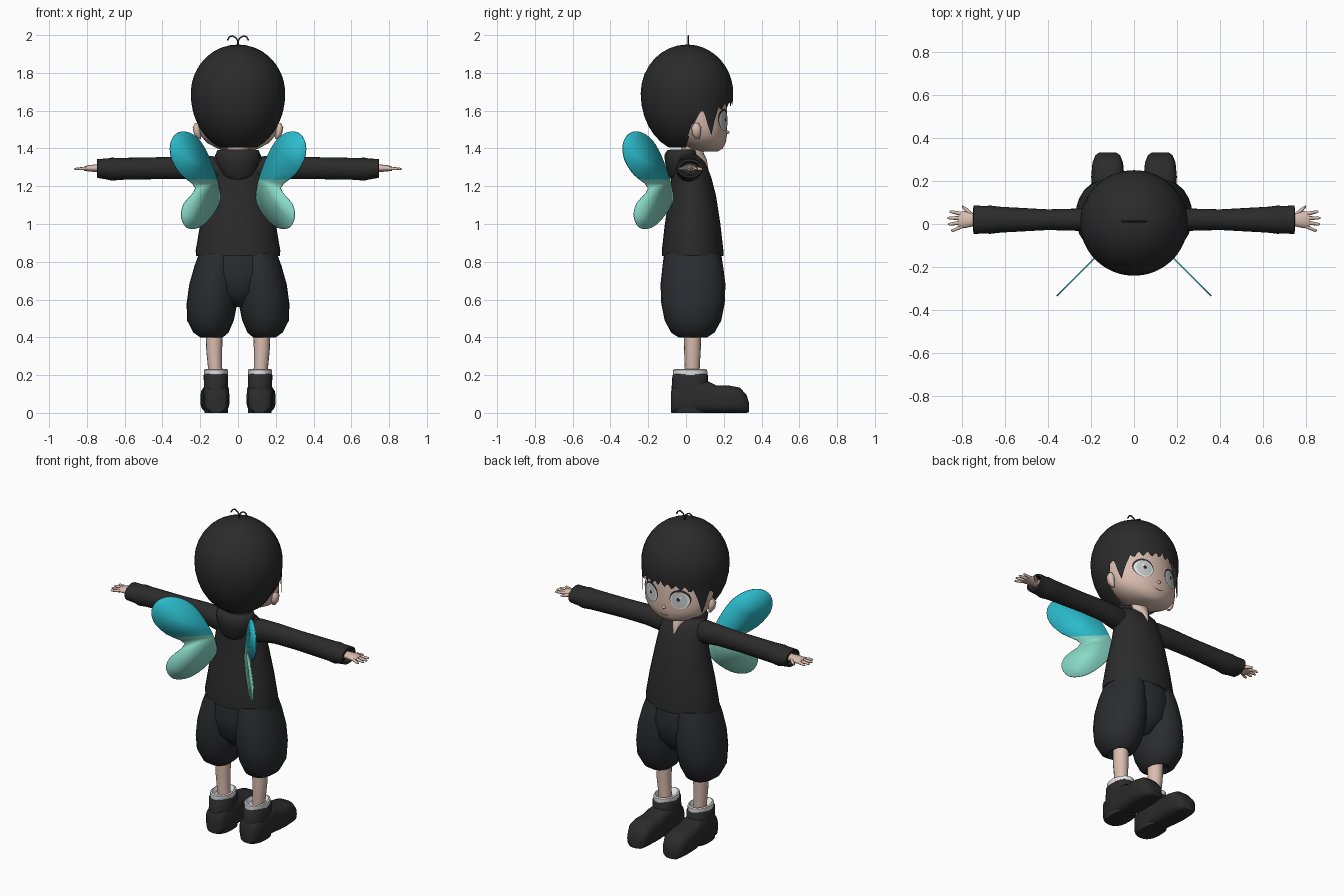
import bpy
import bmesh
from math import sin, cos, pi, acos, radians, degrees, sqrt, copysign
from mathutils import Vector

cube = bpy.data.objects.get("Cube")
if cube:
    bpy.data.objects.remove(cube, do_unlink=True)


def material(name, red, green, blue):
    mat = bpy.data.materials.new(name)
    mat.use_nodes = True
    colour = (red, green, blue, 1)
    mat.diffuse_color = colour
    shader = next(n for n in mat.node_tree.nodes if n.type == 'BSDF_PRINCIPLED')
    shader.inputs["Base Color"].default_value = colour
    shader.inputs["Roughness"].default_value = 0.8
    return mat


black = material("soft black", .024, .024, .024)
shorts_black = material("blue black", .024, .025, .029)
skin = material("skin", .70, .51, .43)
white = material("sock white", .78, .78, .78)
eye_grey = material("eye grey", .55, .58, .59)
teal = material("wing teal", .025, .50, .60)
mint = material("wing mint", .25, .70, .57)
mouth_brown = material("mouth brown", .16, .07, .05)


def finish(name, bm, mats, sharp=55):
    """Turn a bmesh into a smooth shaded object."""
    bmesh.ops.recalc_face_normals(bm, faces=bm.faces[:])
    mesh = bpy.data.meshes.new(name)
    bm.to_mesh(mesh)
    bm.free()
    for mat in mats:
        mesh.materials.append(mat)
    mesh.shade_smooth()
    mesh.set_sharp_from_angle(angle=radians(sharp))
    obj = bpy.data.objects.new(name, mesh)
    bpy.context.collection.objects.link(obj)
    return obj


def loft(name, rings, mat, axis='Z', side=1, sides=24, power=2):
    """Skin rings of (position, centre u, radius u, centre v, radius v)."""
    bm = bmesh.new()
    loops = []
    for t, cu, ru, cv, rv in rings:
        loop = []
        for i in range(sides):
            a = 2 * pi * i / sides
            u = cu + ru * copysign(abs(cos(a)) ** (2 / power), cos(a))
            v = cv + rv * copysign(abs(sin(a)) ** (2 / power), sin(a))
            x, y, z = {'X': (t, u, v), 'Y': (u, t, v), 'Z': (u, v, t)}[axis]
            loop.append(bm.verts.new((x * side, y, z)))
        loops.append(loop)
    for low, high in zip(loops, loops[1:]):
        for i in range(sides):
            j = (i + 1) % sides
            bm.faces.new((low[i], low[j], high[j], high[i]))
    bm.faces.new(loops[0])
    bm.faces.new(loops[-1])
    return finish(name, bm, [mat])


def blend(table, t):
    """Linear lookup in a table of rows sorted by their first value."""
    for low, high in zip(table, table[1:]):
        if t <= high[0]:
            k = (t - low[0]) / (high[0] - low[0])
            return [p + (q - p) * k for p, q in zip(low, high)]
    return table[-1]


# Head
HEAD = [(1.385, 0, .05, .12, .05), (1.40, 0, .11, .105, .09), (1.43, 0, .165, .09, .12),
        (1.47, 0, .20, .08, .137), (1.52, 0, .212, .065, .153), (1.6, 0, .215, .04, .178),
        (1.7, 0, .20, .02, .19), (1.8, 0, .17, .01, .17), (1.88, 0, .10, 0, .10)]
loft("head", HEAD, skin, sides=48)


def face_patch(name, cx, cz, rx, rz, lift, mat, side=1, bend=0):
    """Thin oval plate that follows the curve of the face."""
    bm = bmesh.new()
    steps, count = 4, 28

    def point(u, v):
        x, z = cx + u * rx, cz + v * rz + bend * u * u
        _, _, width, centre, depth = blend(HEAD, z)
        y = centre + depth * sqrt(max(0, 1 - (x / width) ** 2)) + lift
        return bm.verts.new((x * side, y, z))

    middle = point(0, 0)
    rings = [[point(cos(2 * pi * i / count) * r / steps, sin(2 * pi * i / count) * r / steps)
              for i in range(count)] for r in range(1, steps + 1)]
    for i in range(count):
        j = (i + 1) % count
        bm.faces.new((middle, rings[0][i], rings[0][j]))
        for a, b in zip(rings, rings[1:]):
            bm.faces.new((a[i], b[i], b[j], a[j]))
    return finish(name, bm, [mat])


face_patch("mouth", 0, 1.437, .032, .0035, .004, mouth_brown, bend=.008)
loft("nose", [(.19, 0, .016, 1.485, .014), (.222, 0, .011, 1.485, .009),
              (.230, 0, .003, 1.486, .003)], skin, 'Y', sides=12)

# Hair cap with a jagged fringe and long side locks: (degrees from face, hem height)
HEM = [(0, 1.66), (5, 1.62), (10, 1.655), (16, 1.615), (22, 1.65), (28, 1.61), (34, 1.645),
       (40, 1.60), (45, 1.62), (52, 1.55), (57, 1.47), (62, 1.52), (68, 1.60), (74, 1.59),
       (84, 1.48), (92, 1.405), (180, 1.405)]


def hair_cap():
    bm = bmesh.new()
    crown = bm.verts.new((0, .005, 1.95))
    columns, rows = 120, 14
    grid = []
    for c in range(columns):
        a = 2 * pi * c / columns
        off_face = degrees(min(a, 2 * pi - a))
        hem = blend(HEM, off_face)[1]
        sweep = acos((hem - 1.69) / .31)
        column = []
        for r in range(1, rows + 1):
            t = sweep * r / rows
            wide = sin(t)
            if off_face < 76 and t > pi / 2:
                wide = max(wide, .97)
            z = 1.69 + cos(t) * (.26 if t < pi / 2 else .31)
            column.append(bm.verts.new((.25 * wide * sin(a), .005 + .245 * wide * cos(a), z)))
        grid.append(column)
    for c in range(columns):
        a, b = grid[c], grid[(c + 1) % columns]
        bm.faces.new((crown, a[0], b[0]))
        for r in range(rows - 1):
            bm.faces.new((a[r], a[r + 1], b[r + 1], b[r]))
    return finish("hair", bm, [black], 80)


hair_cap()

# Neck and hooded top
loft("neck", [(1.28, 0, .01, .10, .02), (1.34, 0, .04, .05, .06), (1.37, 0, .058, .035, .06),
              (1.43, 0, .058, .03, .055)], skin)
loft("hoodie_body", [(.85, 0, .19, .035, .13), (.83, 0, .222, .035, .163), (.86, 0, .224, .035, .163),
                     (1.0, 0, .20, .035, .147), (1.15, 0, .168, .035, .124),
                     (1.25, 0, .15, .028, .105), (1.33, 0, .14, .012, .088),
                     (1.365, 0, .12, -.005, .07), (1.38, 0, .06, -.01, .04)], black, sides=32)
loft("hood", [(1.23, 0, .05, -.05, .025), (1.26, 0, .085, -.04, .055), (1.32, 0, .11, -.03, .08),
              (1.365, 0, .12, -.025, .09), (1.39, 0, .11, -.02, .08), (1.395, 0, .09, -.01, .065),
              (1.36, 0, .07, 0, .05)], black)
loft("hips", [(.56, 0, .07, .037, .08), (.64, 0, .16, .037, .15), (.75, 0, .22, .036, .164),
              (.85, 0, .205, .035, .15)], shorts_black, sides=32)


def wing(name, side):
    """Flat two-lobed wing on the diagonal, split into two colours by height."""
    outline = [(.10, 1.19), (.125, 1.28), (.17, 1.39), (.22, 1.46), (.28, 1.49), (.33, 1.475),
               (.358, 1.42), (.35, 1.34), (.30, 1.26), (.225, 1.19), (.285, 1.11), (.30, 1.04),
               (.27, .98), (.21, .98), (.15, 1.03), (.10, 1.11)]
    pts = [Vector(p) for p in outline]
    bm = bmesh.new()
    verts = []
    for i in range(len(pts)):
        p, q, r, s = (pts[(i + k - 1) % len(pts)] for k in range(4))
        for t in (0, .33, .67):
            c = q + (r - p) * t / 2 + (p * 2 - q * 5 + r * 4 - s) * t * t / 2 \
                + (q * 3 - p - r * 3 + s) * t ** 3 / 2
            verts.append(bm.verts.new((c.x * side, .025 - c.x, c.y)))
    bm.faces.new(verts)
    bmesh.ops.bisect_plane(bm, geom=bm.verts[:] + bm.edges[:] + bm.faces[:],
                           plane_co=(0, 0, 1.235), plane_no=(0, 0, 1))
    for face in bm.faces:
        face.material_index = 0 if face.calc_center_median().z > 1.235 else 1
    obj = finish(name, bm, [teal, mint])
    thick = obj.modifiers.new("thickness", 'SOLIDIFY')
    thick.thickness, thick.offset = .006, 0


def sprout(name, side):
    """Thin curled hair strand on the crown."""
    curve = bpy.data.curves.new(name, 'CURVE')
    curve.dimensions = '3D'
    curve.bevel_depth = .004
    curve.use_fill_caps = True
    path = [(0, 1.93), (.001, 1.97), (.012, 1.987), (.03, 1.996), (.046, 1.99), (.056, 1.972)]
    line = curve.splines.new('POLY')
    line.points.add(len(path) - 1)
    for point, (x, z) in zip(line.points, path):
        point.co = (x * side, .012, z, 1)
    curve.materials.append(black)
    bpy.context.collection.objects.link(bpy.data.objects.new(name, curve))


# Paired parts
for label, side in (("left", 1), ("right", -1)):
    # Eyes, ears, strands and wings
    face_patch(label + "_eye_outline", .098, 1.552, .058, .058, .003, black, side)
    face_patch(label + "_eye_white", .098, 1.546, .053, .052, .005, white, side)
    face_patch(label + "_iris", .096, 1.548, .042, .048, .007, eye_grey, side)
    face_patch(label + "_pupil", .094, 1.552, .009, .011, .009, black, side)
    face_patch(label + "_eye_glint", .106, 1.566, .008, .009, .010, white, side)
    loft(label + "_ear", [(1.45, .205, .008, .06, .01), (1.475, .215, .018, .055, .022),
                          (1.51, .22, .02, .055, .026), (1.535, .22, .008, .055, .012)],
         skin, side=side, sides=12)
    sprout(label + "_sprout", side)
    wing(label + "_wing", side)

    # Sleeve and hand
    loft(label + "_sleeve", [(.05, .0, .05, 1.28, .05), (.14, .012, .062, 1.292, .068),
                             (.25, .02, .052, 1.298, .06), (.40, .02, .048, 1.296, .058),
                             (.62, .02, .060, 1.292, .058), (.67, .02, .066, 1.29, .061),
                             (.69, .02, .063, 1.291, .056), (.745, .02, .067, 1.294, .05),
                             (.747, .02, .055, 1.294, .038), (.72, .02, .045, 1.294, .03)],
         black, 'X', side)
    loft(label + "_palm", [(.70, .02, .028, 1.295, .02), (.75, .02, .031, 1.295, .02),
                           (.79, .02, .040, 1.295, .017), (.815, .018, .036, 1.293, .011)],
         skin, 'X', side, 16)
    for i, reach in enumerate((.85, .865, .867, .858)):
        root, tip = -.011 + .019 * i, -.030 + .029 * i
        loft(f"{label}_finger_{i + 1}", [(.80, root, .010, 1.294, .010),
                                         (reach - .01, tip, .007, 1.292, .007),
                                         (reach, tip, .003, 1.291, .003)], skin, 'X', side, 10)
    loft(label + "_thumb", [(.75, .04, .012, 1.294, .012), (.78, .066, .012, 1.292, .010),
                            (.80, .082, .005, 1.29, .005)], skin, 'X', side, 10)

    # Puffed shorts leg
    loft(label + "_shorts_leg", [(.42, .14, .04, .036, .05), (.40, .14, .06, .036, .076),
                                 (.425, .143, .093, .036, .115), (.49, .146, .124, .037, .15),
                                 (.58, .138, .134, .037, .168), (.68, .128, .13, .037, .172),
                                 (.78, .115, .115, .036, .16), (.845, .105, .1, .035, .145)],
         shorts_black, side=side)

    # Leg, sock and boot
    loft(label + "_leg", [(.19, .118, .037, .033, .039), (.25, .122, .038, .033, .04),
                          (.33, .126, .042, .034, .044), (.45, .126, .046, .036, .046)],
         skin, side=side, sides=16)
    loft(label + "_sock", [(.17, .117, .055, .022, .08), (.195, .117, .064, .022, .092),
                           (.228, .117, .064, .022, .09), (.232, .117, .056, .022, .08),
                           (.21, .117, .045, .025, .06)], white, side=side)
    loft(label + "_boot_shaft", [(.0, .115, .062, .02, .098), (.12, .116, .064, .02, .097),
                                 (.20, .117, .065, .022, .094), (.207, .117, .058, .022, .085)],
         black, side=side, power=2.4)
    loft(label + "_boot_foot", [(-.08, .115, .045, .058, .056), (-.06, .115, .062, .07, .07),
                                (.06, .116, .07, .085, .085), (.12, .118, .07, .083, .083),
                                (.16, .12, .075, .073, .073), (.22, .122, .077, .073, .073),
                                (.285, .122, .071, .067, .067), (.32, .122, .057, .048, .048),
                                (.333, .122, .038, .03, .026)], black, 'Y', side, 28, 3.2)
